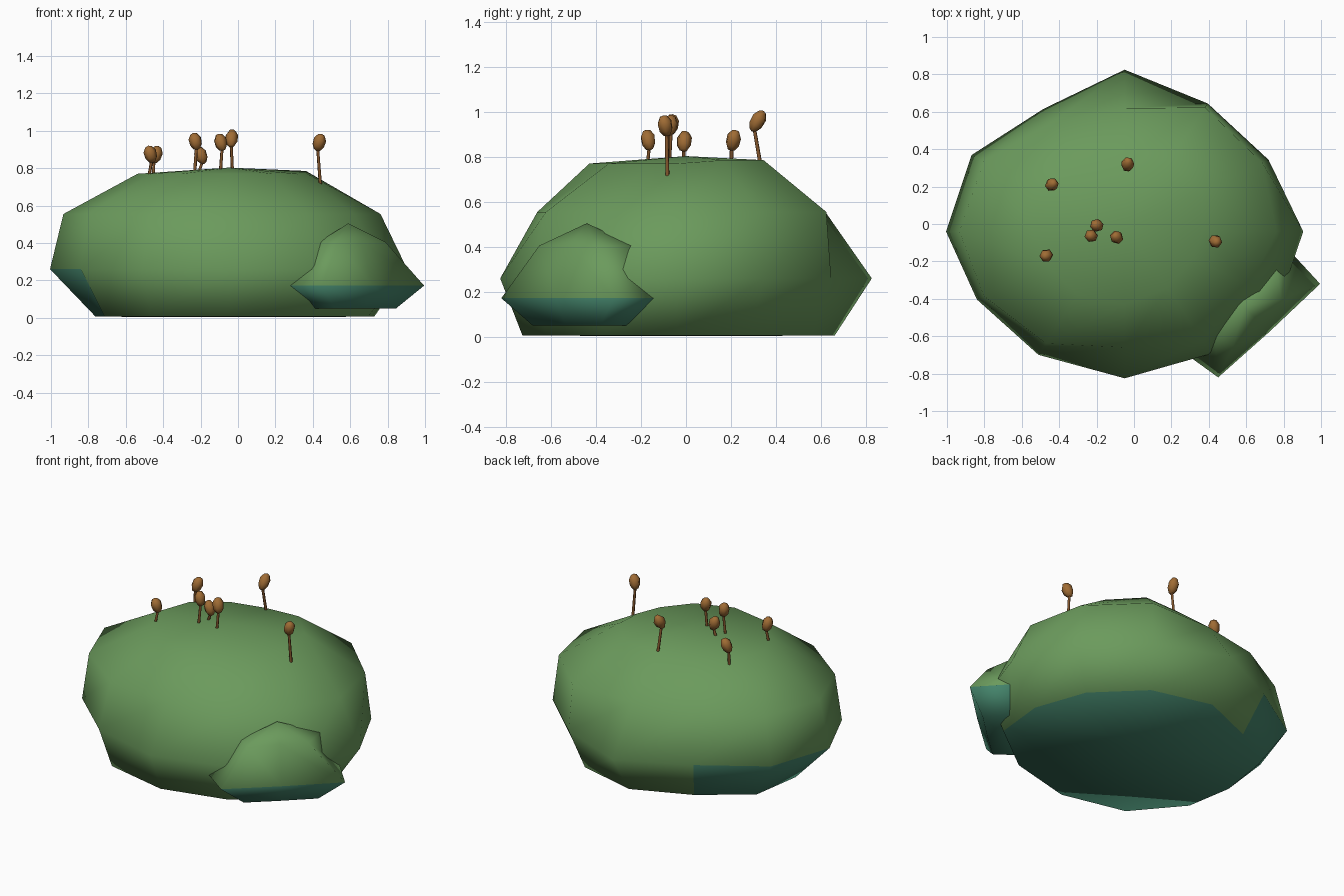
import bpy, bmesh, math
from mathutils import Vector

if "Cube" in bpy.data.objects:
    bpy.data.objects.remove(bpy.data.objects["Cube"])


def material(name, rgb):
    m = bpy.data.materials.new(name)
    m.diffuse_color = (*rgb, 1)
    m.use_nodes = True
    m.node_tree.nodes["Principled BSDF"].inputs["Base Color"].default_value = m.diffuse_color
    return m


GREEN = material("moss green", (0.147, 0.325, 0.108))
TEAL = material("damp teal", (0.058, 0.232, 0.148))
BROWN = material("capsule brown", (0.35, 0.15, 0.035))
DARK = material("stalk brown", (0.22, 0.088, 0.024))


def loft(name, rings, top, bottom, mats, is_second, angle=89):
    """Skin stacked rings, closed by a point at each end."""
    bm = bmesh.new()
    loops = [[bm.verts.new(p) for p in ring] for ring in rings]
    n = len(loops[0])
    low, high = bm.verts.new(bottom), bm.verts.new(top)
    for i in range(n):
        j = (i + 1) % n
        bm.faces.new((low, loops[0][j], loops[0][i]))
        for a, b in zip(loops, loops[1:]):
            bm.faces.new((a[i], a[j], b[j], b[i]))
        bm.faces.new((loops[-1][i], loops[-1][j], high))
    bmesh.ops.recalc_face_normals(bm, faces=bm.faces)
    for f in bm.faces:
        if is_second and is_second(f):
            f.material_index = 1
    me = bpy.data.meshes.new(name)
    bm.to_mesh(me)
    bm.free()
    for m in mats:
        me.materials.append(m)
    ob = bpy.data.objects.new(name, me)
    bpy.context.collection.objects.link(ob)
    bpy.ops.object.select_all(action='DESELECT')
    ob.select_set(True)
    bpy.context.view_layer.objects.active = ob
    bpy.ops.object.shade_smooth_by_angle(angle=math.radians(angle))
    return ob


# Main cushion: twelve-sided uneven rings, one radius factor every 30 degrees
CX, RX, RY = -0.05, 0.955, 0.825
profile = [
    (0.006, [.815, .80, .81, .80, .76, .80, .745, .80, .87, .88, .87, .90]),
    (0.26, [1, .93, .93, 1, .91, .99, 1, .955, .965, 1, .97, 1]),
    (0.555, [.85, .89, .90, .75, .81, .91, .925, .91, .88, .80, .87, .81]),
    (0.77, [.44, .50, .51, .43, .47, .50, .51, .50, .52, .52, .48, .44]),
]
shift_y = [-.04, -.04, -.02, 0, -.035, -.04, -.04, -.01, -.01, 0, 0, 0]
rings = []
for z, factors in profile:
    rings.append([(CX + RX * f * math.cos(math.radians(30 * i)),
                   RY * f * math.sin(math.radians(30 * i)) + shift_y[i],
                   z + .015 * (z > .7 and i in (1, 2)))
                  for i, f in enumerate(factors)])


def cushion_damp(f):
    """Underside, plus the overhang on the back left and left."""
    c = f.calc_center_median()
    low_left = c.z < .2 and (c.x < -.75 or (c.x < -.5 and c.y > .2))
    return f.normal.z < -0.8 or low_left


loft("moss_cushion", rings, (CX, 0, 0.803), (CX, 0, 0.004), [GREEN, TEAL], cushion_damp)

# Small side clump at the front right
base = [(.995, -.32), (.72, -.58), (.45, -.82), (.27, -.69), (.33, -.42), (.55, -.2), (.82, -.13)]
c = Vector((.62, -.47))
shrink = [([.6] * 7, .05), ([1] * 7, .172), ([.45, .42, .52, .54, .6, .7, .7], .405)]
rings = [[(*(c + (Vector(p) - c) * k), z) for p, k in zip(base, ks)] for ks, z in shrink]
loft("side_clump", rings, (.59, -.44, .505), (c.x, c.y, .05), [GREEN, TEAL],
     lambda f: f.calc_center_median().z < .16)


def tube(name, start, end, stations, sides, mat):
    """Round shape along a line; stations are (fraction, radius)."""
    start, end = Vector(start), Vector(end)
    rot = (end - start).to_track_quat('Z', 'Y')
    rings = [[start.lerp(end, t) + rot @ Vector((r * math.cos(a), r * math.sin(a), 0))
              for a in (2 * math.pi * i / sides for i in range(sides))]
             for t, r in stations]
    return loft(name, rings, end, start, [mat], None)


# Spore stalks: head centre, root, head lean in x and y
stalks = [
    ((-.44, .21, .872), (-.452, .20, .74), (.016, .012)),
    ((-.034, .318, .958), (-.028, .335, .74), (.004, .026)),
    ((-.198, -.008, .868), (-.212, -.010, .77), (-.016, .004)),
    ((-.228, -.064, .943), (-.232, -.075, .77), (-.010, .004)),
    ((-.092, -.072, .938), (-.10, -.085, .70), (-.012, .012)),
    ((-.468, -.168, .874), (-.482, -.175, .72), (-.012, -.008)),
    ((.434, -.092, .937), (.442, -.082, .69), (.014, -.010)),
]
for n, (head, root, lean) in enumerate(stalks, 1):
    h, d = Vector(head), Vector((*lean, .046))
    tube(f"stalk_{n}", root, h - d * .6, [(0, .009), (1, .008)], 6, DARK)
    tube(f"spore_head_{n}", h - d, h + d,
         [(.08, .018), (.32, .032), (.68, .034), (.94, .018)], 6, BROWN)
